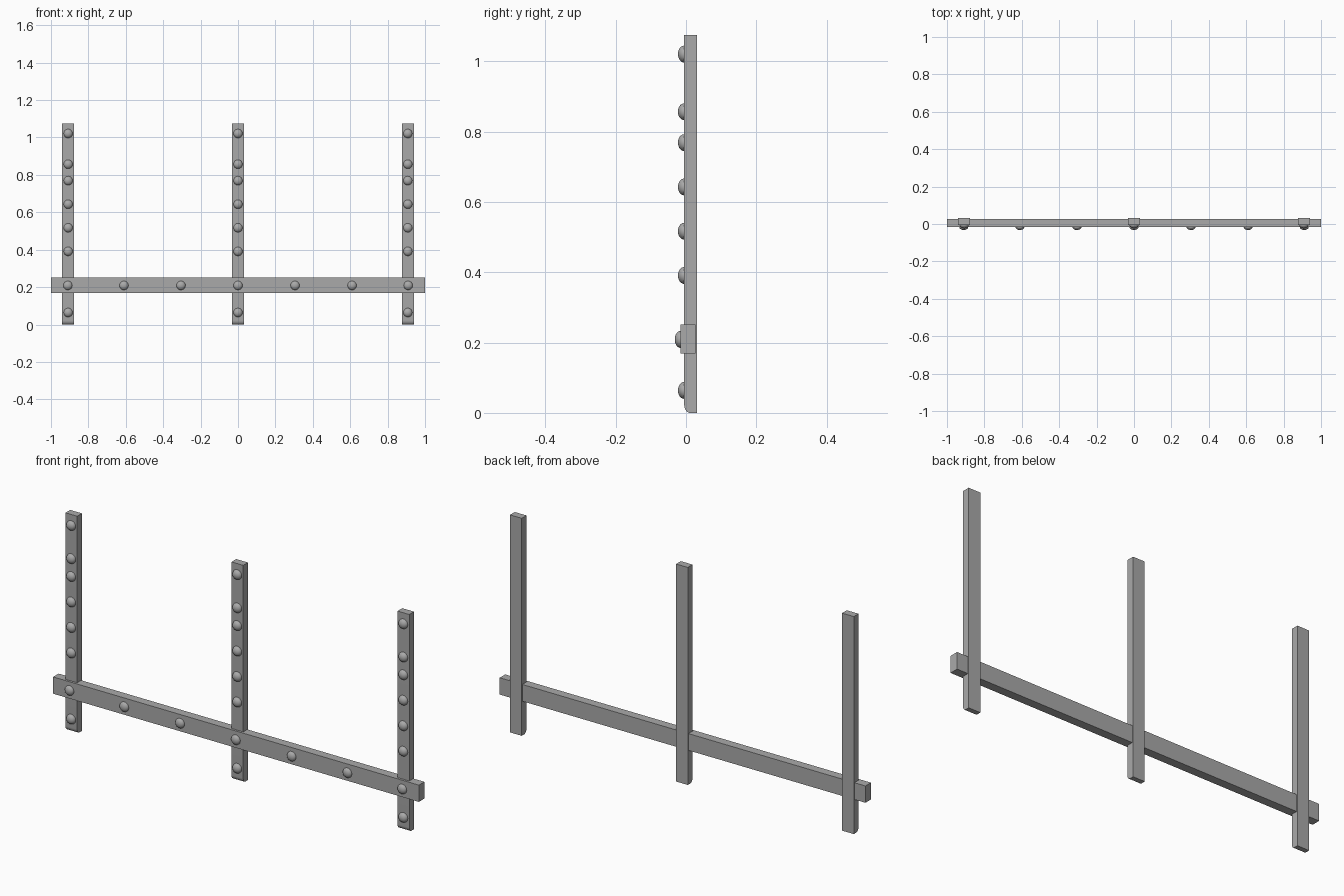
import bpy, bmesh, math
from mathutils import Matrix

if "Cube" in bpy.data.objects:
    bpy.data.objects.remove(bpy.data.objects["Cube"])

grey = bpy.data.materials.new("plain grey")
grey.diffuse_color = (0.4, 0.4, 0.4, 1)
grey.use_nodes = True
grey.node_tree.nodes["Principled BSDF"].inputs["Base Color"].default_value = grey.diffuse_color

POST_FRONT, POST_BACK, POST_TOP, POST_HALF = -0.005, 0.032, 1.075, 0.032
RAIL_FRONT, RAIL_BACK, RAIL_LOW, RAIL_HIGH = -0.016, 0.027, 0.169, 0.252


def finish(bm, name):
    bmesh.ops.recalc_face_normals(bm, faces=bm.faces[:])
    mesh = bpy.data.meshes.new(name)
    bm.to_mesh(mesh)
    bm.free()
    mesh.materials.append(grey)
    ob = bpy.data.objects.new(name, mesh)
    bpy.context.collection.objects.link(ob)
    bpy.ops.object.select_all(action='DESELECT')
    ob.select_set(True)
    bpy.context.view_layer.objects.active = ob
    bpy.ops.object.shade_smooth_by_angle(angle=math.radians(35))
    return ob


def post(name, x):
    # side profile with a rounded lower front edge, extruded across x
    ry, rz, steps = 0.017, 0.022, 8
    profile = [(POST_BACK, 0), (POST_BACK, POST_TOP), (POST_FRONT, POST_TOP)]
    for i in range(steps + 1):
        a = math.pi / 2 * i / steps
        profile.append((POST_FRONT + ry * (1 - math.cos(a)), rz * (1 - math.sin(a))))
    bm = bmesh.new()
    face = bm.faces.new([bm.verts.new((x - POST_HALF, y, z)) for y, z in profile])
    ext = bmesh.ops.extrude_face_region(bm, geom=[face])
    moved = [v for v in ext["geom"] if isinstance(v, bmesh.types.BMVert)]
    bmesh.ops.translate(bm, verts=moved, vec=(2 * POST_HALF, 0, 0))
    finish(bm, name)


def domes(name, places, y, depth):
    # flattened half balls bulging towards the front
    bm = bmesh.new()
    for x, z in places:
        m = (Matrix.Translation((x, y, z)) @ Matrix.Diagonal((1, depth / 0.024, 1, 1))
             @ Matrix.Rotation(math.pi / 2, 4, 'X'))
        bmesh.ops.create_uvsphere(bm, u_segments=24, v_segments=16, radius=0.024, matrix=m)
    hidden = [v for v in bm.verts if v.co.y > y + 0.001]
    bmesh.ops.delete(bm, geom=hidden, context='VERTS')
    ob = finish(bm, name)
    # make sure the open domes face outwards
    if sum(p.normal.y * p.area for p in ob.data.polygons) > 0:
        ob.data.flip_normals()


# three upright posts with their rivets
heights = [0.064, 0.391, 0.517, 0.643, 0.769, 0.857, 1.021]
for side, x in (("left", -0.908), ("middle", 0), ("right", 0.908)):
    post(side + "_post", x)
    domes(side + "_post_studs", [(x, z) for z in heights], POST_FRONT, 0.018)

# long cross rail
bm = bmesh.new()
size = (2, RAIL_BACK - RAIL_FRONT, RAIL_HIGH - RAIL_LOW)
centre = (0, (RAIL_BACK + RAIL_FRONT) / 2, (RAIL_HIGH + RAIL_LOW) / 2)
bmesh.ops.create_cube(bm, size=1, matrix=Matrix.Translation(centre) @ Matrix.Diagonal((*size, 1)))
finish(bm, "cross_rail")

# rivets along the rail
domes("rail_studs", [(x, 0.209) for x in (-0.91, -0.61, -0.305, 0, 0.305, 0.61, 0.91)],
      RAIL_FRONT, 0.016)
